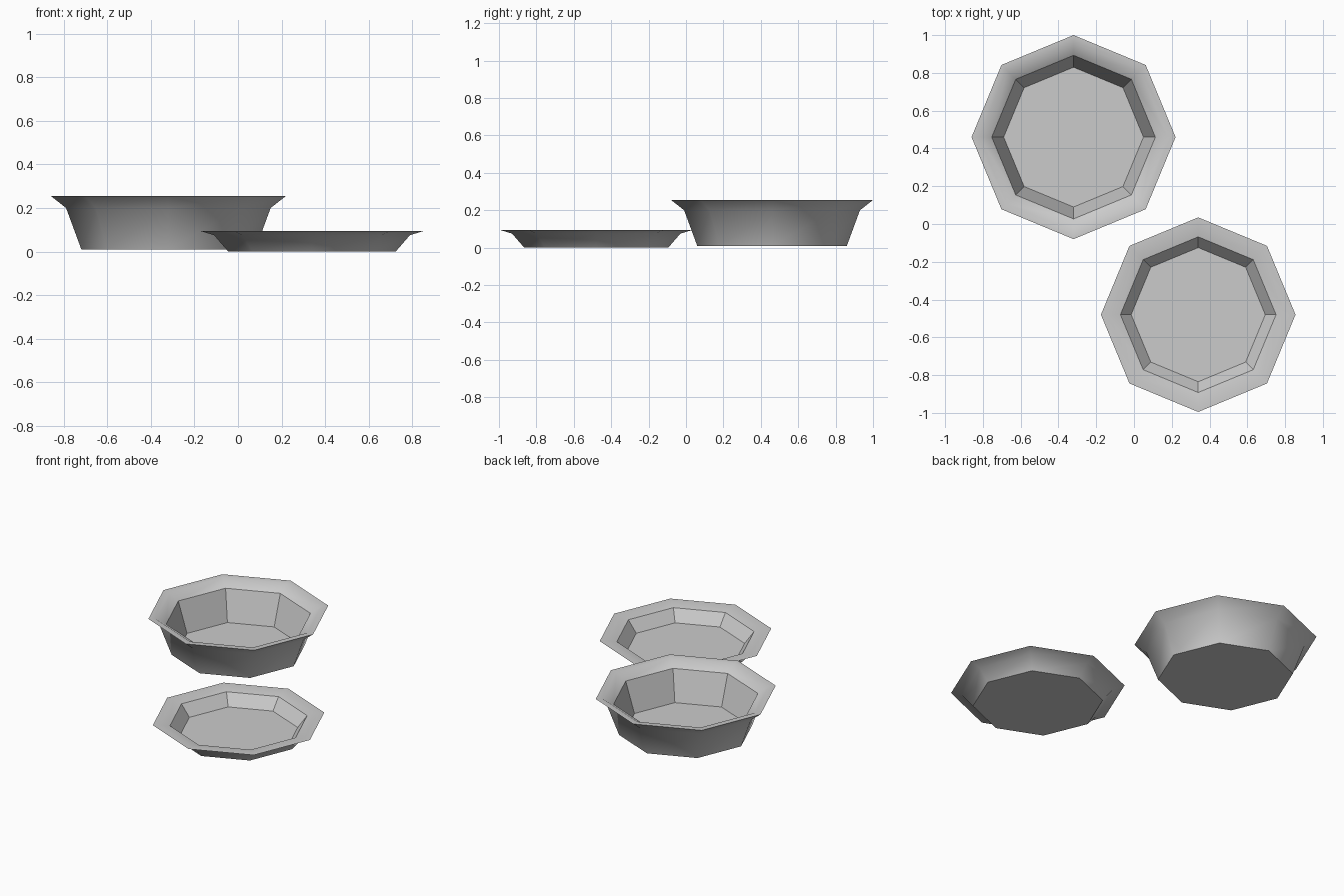
import bpy, bmesh
from math import cos, sin, pi

if "Cube" in bpy.data.objects:
    bpy.data.objects.remove(bpy.data.objects["Cube"])

SIDES = 8


def dish(name, centre, profile):
    """Octagonal dish. Profile rows: (radius, z, smooth band to next row, hard ring)."""
    bm = bmesh.new()
    rings = []
    for r, z, _, _ in profile:
        rings.append([bm.verts.new((r * cos(2 * pi * i / SIDES),
                                    r * sin(2 * pi * i / SIDES), z))
                      for i in range(SIDES)])
    # side bands
    for k in range(len(rings) - 1):
        a, b = rings[k], rings[k + 1]
        for i in range(SIDES):
            j = (i + 1) % SIDES
            f = bm.faces.new((a[i], a[j], b[j], b[i]))
            f.smooth = profile[k][2]
    # underside and inner floor
    bm.faces.new(list(reversed(rings[0])))
    bm.faces.new(rings[-1])
    # hard edges around the rings
    for ring, row in zip(rings, profile):
        if row[3]:
            for i in range(SIDES):
                e = bm.edges.get((ring[i], ring[(i + 1) % SIDES]))
                e.smooth = False
    mesh = bpy.data.meshes.new(name)
    bm.to_mesh(mesh)
    bm.free()
    obj = bpy.data.objects.new(name, mesh)
    obj.location = (*centre, 0)
    bpy.context.collection.objects.link(obj)
    return obj


# deep bowl: underside, outer wall, flared rim, inner lip, inner wall, floor
dish("bowl", (-0.32, 0.46), [
    (0.40, 0.01, True, True),
    (0.47, 0.20, True, False),
    (0.54, 0.255, True, True),
    (0.50, 0.255, True, False),
    (0.433, 0.213, False, True),
    (0.37, 0.018, False, True),
])

# shallow plate
dish("plate", (0.34, -0.48), [
    (0.385, 0.0, True, True),
    (0.45, 0.075, True, False),
    (0.515, 0.095, True, True),
    (0.475, 0.095, True, False),
    (0.412, 0.083, False, True),
    (0.355, 0.01, False, True),
])
